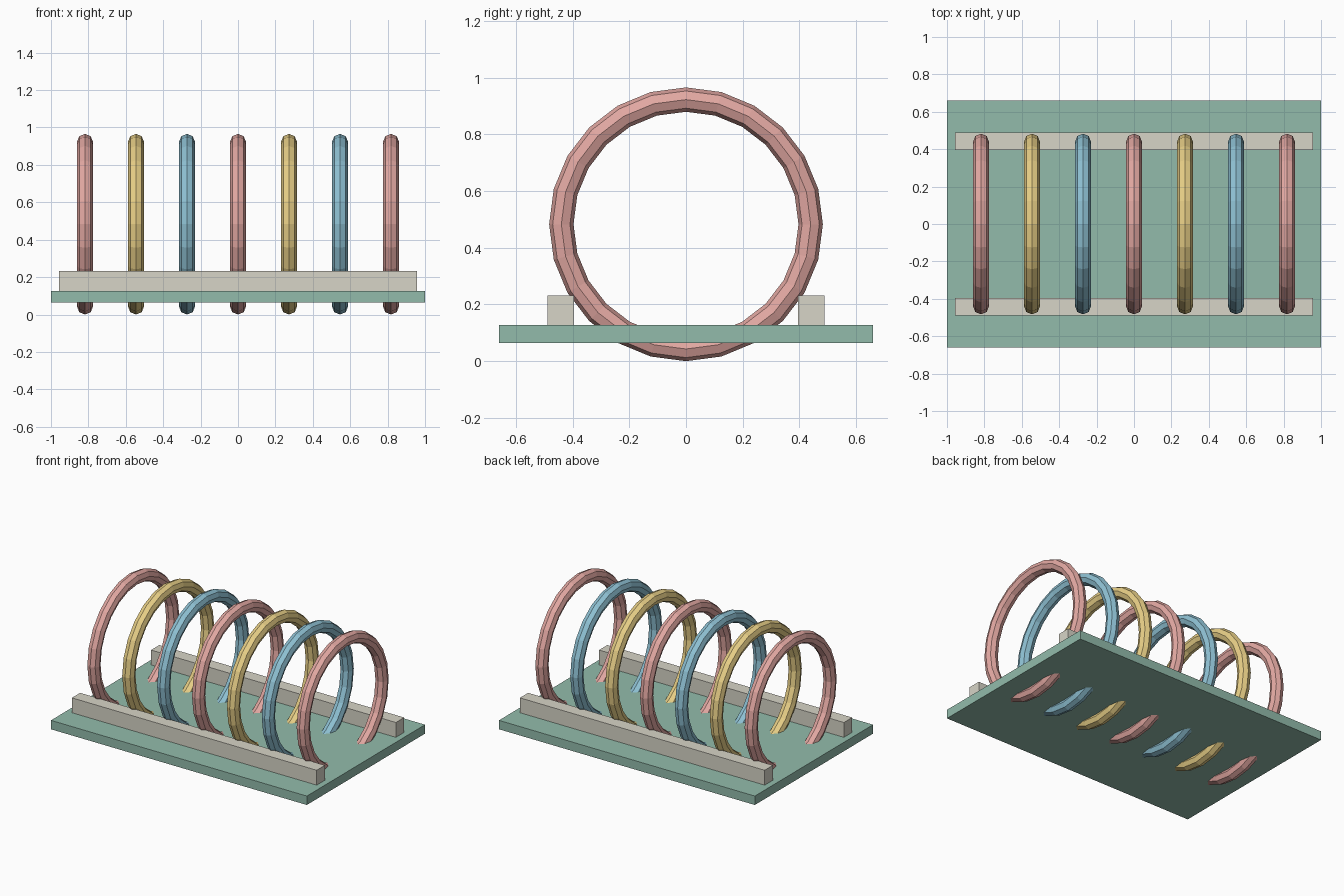
import bpy
import math

if "Cube" in bpy.data.objects:
    bpy.data.objects.remove(bpy.data.objects["Cube"])


def material(name, rgb):
    m = bpy.data.materials.new(name)
    m.diffuse_color = (*rgb, 1.0)
    m.use_nodes = True
    m.node_tree.nodes["Principled BSDF"].inputs["Base Color"].default_value = m.diffuse_color
    return m


GREEN = material("green", (0.29, 0.50, 0.41))
BEIGE = material("beige", (0.68, 0.66, 0.57))
RING_COLOURS = [
    material("pink", (0.76, 0.39, 0.36)),
    material("yellow", (0.80, 0.62, 0.24)),
    material("blue", (0.27, 0.53, 0.65)),
]


def box(name, lo, hi, mat):
    bpy.ops.mesh.primitive_cube_add(size=1, location=[(a + b) / 2 for a, b in zip(lo, hi)])
    ob = bpy.context.object
    ob.name = name
    ob.scale = [b - a for a, b in zip(lo, hi)]
    bpy.ops.object.transform_apply(location=False, rotation=False, scale=True)
    ob.data.materials.append(mat)
    return ob


# Base plate
box("base_plate", (-1, -0.66, 0.064), (1, 0.66, 0.127), GREEN)

# Long rails at front and back
for name, side in (("front_rail", -1), ("back_rail", 1)):
    y = 0.442 * side
    box(name, (-0.957, y - 0.046, 0.123), (0.957, y + 0.046, 0.232), BEIGE)

# Row of upright rings passing through the plate
MAJOR, MINOR, SPACING = 0.44, 0.043, 0.2727
for i in range(7):
    bpy.ops.mesh.primitive_torus_add(
        major_radius=MAJOR, minor_radius=MINOR,
        major_segments=24, minor_segments=8,
        location=((i - 3) * SPACING, 0, MAJOR + MINOR),
        rotation=(0, math.pi / 2, 0))
    ring = bpy.context.object
    ring.name = f"ring_{i + 1}"
    bpy.ops.object.shade_flat()
    ring.data.materials.append(RING_COLOURS[i % 3])
